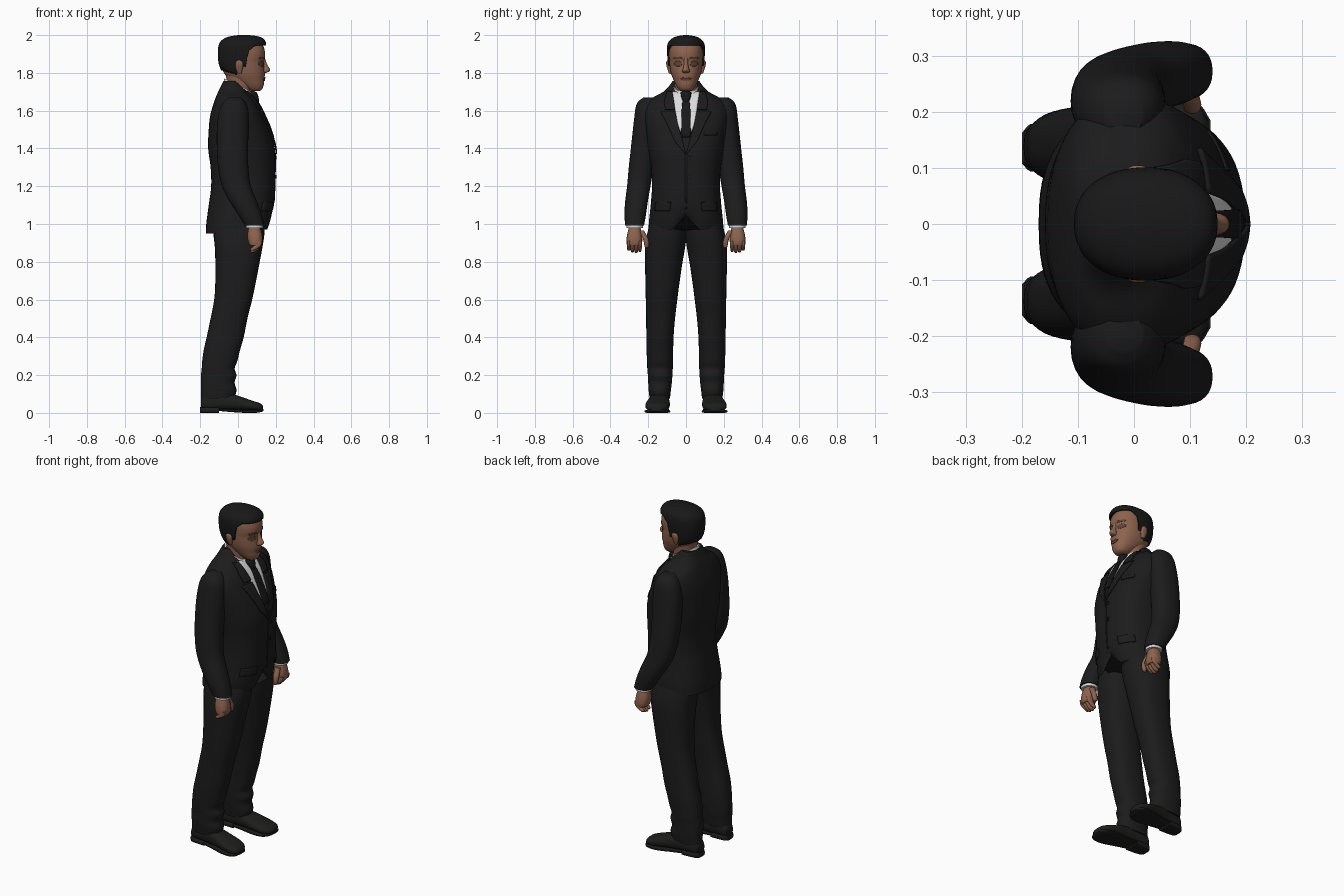
import bpy, math
from mathutils import Vector
from mathutils.bvhtree import BVHTree


def material(name, rgb):
    m = bpy.data.materials.new(name)
    m.diffuse_color = (*rgb, 1)
    return m


SUIT = material("black suit", (0.0115, 0.0115, 0.0115))
HAIR = material("black hair", (0.009, 0.009, 0.009))
SHOE = material("black leather", (0.013, 0.0125, 0.012))
SHIRT = material("white shirt", (0.72, 0.72, 0.73))
SKIN = material("skin", (0.27, 0.125, 0.078))
SHADE = material("eye brown", (0.11, 0.058, 0.036))
LIP = material("lip", (0.2, 0.08, 0.055))


def interp(keys, u):
    """Smooth curve through rows (u, values...)."""
    i = 0
    while i < len(keys) - 2 and u > keys[i + 1][0]:
        i += 1
    a, b = keys[i], keys[i + 1]
    p, n = keys[max(i - 1, 0)], keys[min(i + 2, len(keys) - 1)]
    h = b[0] - a[0]
    t = (u - a[0]) / h
    out = []
    for k in range(1, len(a)):
        m0 = (b[k] - p[k]) / (b[0] - p[0]) * h
        m1 = (n[k] - a[k]) / (n[0] - a[0]) * h
        out.append((2*t**3 - 3*t*t + 1) * a[k] + (t**3 - 2*t*t + t) * m0
                   + (3*t*t - 2*t**3) * b[k] + (t**3 - t*t) * m1)
    return out


def oval(ext, ang, p):
    """Point on a superellipse inside the extents (a0, a1, b0, b1)."""
    a0, a1, b0, b1 = ext
    c, s = math.cos(ang), math.sin(ang)
    return ((a0 + a1) / 2 + (a1 - a0) / 2 * math.copysign(abs(c) ** (2 / p), c),
            (b0 + b1) / 2 + (b1 - b0) / 2 * math.copysign(abs(s) ** (2 / p), s))


def make(name, verts, faces, mat, mirror=False, solid=0, angle=45):
    me = bpy.data.meshes.new(name)
    me.from_pydata([tuple(v) for v in verts], [], faces)
    me.materials.append(mat)
    me.shade_smooth()
    me.set_sharp_from_angle(angle=math.radians(angle))
    ob = bpy.data.objects.new(name, me)
    bpy.context.collection.objects.link(ob)
    if solid:
        mod = ob.modifiers.new("thickness", "SOLIDIFY")
        mod.thickness = solid
        mod.offset = 0
    if mirror:
        mod = ob.modifiers.new("other side", "MIRROR")
        mod.use_axis = (False, True, False)
    return ob


def grid(rows, cols, wrap):
    w = cols if wrap else cols - 1
    return [(r * cols + c, r * cols + (c + 1) % cols,
             (r + 1) * cols + (c + 1) % cols, (r + 1) * cols + c)
            for r in range(rows - 1) for c in range(w)]


def loft(name, keys, mat, axis="z", p=2.2, n=32, sub=4, mirror=False, warp=None):
    """Skin of ovals along z (extents x, y) or along x (extents y, z)."""
    us = [a[0] + (b[0] - a[0]) * s / sub for a, b in zip(keys, keys[1:]) for s in range(sub)]
    us.append(keys[-1][0])
    verts = []
    for u in us:
        ext = interp(keys, u)
        for k in range(n):
            a, b = oval(ext, 2 * math.pi * k / n, p)
            v = Vector((a, b, u)) if axis == "z" else Vector((u, a, b))
            verts.append(warp(v) if warp else v)
    faces = grid(len(us), n, True)
    faces += [tuple(range(n))[::-1], tuple(range(len(verts) - n, len(verts)))]
    make(name, verts, faces, mat, mirror)
    return BVHTree.FromPolygons(verts, faces)


def sym(rows):
    return [(z, x0, x1, -w, w) for z, x0, x1, w in rows]


def plate(name, tree, rows, mat, lift=0.003, thick=0.006, mirror=False, cols=9, sub=6):
    """Thin panel laid on the front of a body; rows are (z, y0, y1)."""
    verts = []
    rr = [[a[k] + (b[k] - a[k]) * s / sub for k in range(3)]
          for a, b in zip(rows, rows[1:]) for s in range(sub)] + [rows[-1]]
    for z, y0, y1 in rr:
        for c in range(cols):
            y = y0 + (y1 - y0) * c / (cols - 1)
            hit = tree.ray_cast(Vector((1, y, z)), Vector((-1, 0, 0)))[0]
            verts.append(((hit.x if hit else 0) + lift, y, z))
    make(name, verts, grid(len(rr), cols, False), mat, mirror, thick)


# Jacket body, with the front hem cut away at the middle
def hem(v):
    if v.x > 0 and v.z < 1.1:
        v.z += max(0, 1 - abs(v.y) / 0.07) * (1.1 - v.z) * 0.6
        v.z += 0.02 * min(1, v.x / 0.1) * (1.1 - v.z) / 0.15
    return v


torso = loft("jacket", sym([
    (0.95, -.17, .16, .198), (1.0, -.168, .175, .197), (1.1, -.155, .19, .187),
    (1.2, -.142, .195, .18), (1.3, -.145, .197, .185), (1.4, -.158, .195, .2),
    (1.5, -.155, .168, .215), (1.57, -.148, .138, .225), (1.63, -.132, .108, .215),
    (1.67, -.118, .08, .175), (1.70, -.105, .055, .12), (1.73, -.09, .025, .09),
    (1.757, -.077, 0, .07)]), SUIT, p=2.5, n=64, warp=hem)

# Shirt front, tie, lapels and jacket details
plate("shirt_front", torso, [(1.49, -.03, .03), (1.53, -.045, .045), (1.63, -.062, .062),
                             (1.70, -.075, .075)], SHIRT, 0.001, 0.004, cols=13)
plate("tie", torso, [(1.46, -.026, .026), (1.6, -.023, .023), (1.67, -.017, .017)], HAIR, 0.007, 0.008)
loft("tie_knot", sym([(1.645, .08, .11, .016), (1.665, .07, .11, .023),
                      (1.695, .05, .1, .028), (1.705, .05, .085, .02)]), HAIR, n=16)
plate("lapel", torso, [(1.37, .0, .004), (1.44, .018, .06), (1.54, .046, .105), (1.595, .056, .135)],
      SUIT, 0.006, 0.008, True)
plate("jacket_collar", torso, [(1.605, .058, .11), (1.65, .064, .115), (1.70, .072, .1)],
      SUIT, 0.006, 0.008, True)
plate("pocket_flap", torso, [(1.07, .085, .165), (1.115, .08, .16)], SUIT, 0.003, 0.007, True)
plate("breast_pocket", torso, [(1.47, .095, .165), (1.49, .095, .165)], SUIT, 0.002, 0.005)
plate("front_edge", torso, [(1.08, -.004, .004), (1.37, -.004, .004)], SUIT, 0.001, 0.004, cols=3)
for z in (1.35, 1.25):
    plate("button", torso, [(z - .009, .012, .024), (z + .009, .012, .024)], SHOE, 0.004, 0.006, cols=4)

# Sleeves, cuffs and hands
loft("sleeve", [
    (.992, .035, .14, .222, .322), (1.05, .0, .125, .212, .326), (1.12, -.045, .1, .202, .322),
    (1.2, -.085, .068, .188, .312), (1.3, -.105, .055, .172, .303), (1.4, -.112, .053, .158, .292),
    (1.5, -.112, .056, .148, .281), (1.57, -.105, .056, .14, .273), (1.62, -.092, .05, .14, .266),
    (1.65, -.075, .035, .145, .252), (1.67, -.05, .015, .16, .225)],
    SUIT, p=2.3, mirror=True)
loft("shirt_cuff", [(.978, .044, .132, .229, .315), (1.005, .04, .134, .226, .317)],
     SHIRT, mirror=True)
loft("palm", [(.885, .062, .125, .236, .312), (.9, .055, .13, .232, .315), (.93, .05, .13, .232, .314),
              (.96, .052, .124, .236, .308), (.99, .058, .115, .243, .3)], SKIN, p=2.4, mirror=True)
for i in range(4):
    y, d = .234 + .0195 * i, (.006, 0, .003, .012)[i]
    loft("finger", [(.847 + d, .068, .084, y + .005, y + .016), (.856 + d, .065, .1, y + .001, y + .02),
                    (.885, .085, .122, y, y + .021), (.91, .1, .128, y, y + .021)],
         SKIN, n=12, mirror=True)
loft("thumb", [(.872, .092, .106, .203, .212), (.88, .088, .114, .197, .219), (.92, .088, .12, .199, .228),
               (.965, .08, .112, .222, .255)], SKIN, n=12, mirror=True)

# Trousers with soft folds at the ankle
loft("trouser_leg", [
    (.075, -.195, -.02, .085, .192), (.12, -.196, -.008, .08, .198), (.16, -.197, -.018, .075, .2),
    (.2, -.196, -.008, .072, .202), (.235, -.192, -.018, .07, .205), (.27, -.19, -.005, .069, .206),
    (.33, -.182, .01, .068, .209), (.4, -.166, .03, .066, .21), (.5, -.145, .05, .058, .211),
    (.6, -.126, .075, .046, .213), (.7, -.12, .096, .033, .215), (.8, -.12, .115, .018, .217),
    (.88, -.123, .13, .004, .216), (.95, -.13, .14, -.004, .205), (1.05, -.13, .14, -.004, .18)],
    SUIT, p=2.4, mirror=True)

# Shoes: upper, sole and heel
loft("shoe", [
    (-.195, .105, .165, .02, .08), (-.18, .096, .176, .014, .1), (-.1, .092, .185, .014, .11),
    (-.03, .088, .197, .014, .1), (.04, .085, .212, .012, .077), (.09, .09, .215, .01, .06),
    (.12, .107, .205, .01, .05), (.133, .13, .182, .014, .038)],
    SHOE, "x", p=2.5, n=24, mirror=True)
loft("shoe_sole", [
    (-.1, .09, .187, .01, .022), (-.03, .088, .2, .004, .02), (.04, .083, .216, 0, .016),
    (.09, .088, .219, 0, .016), (.12, .105, .21, .004, .018), (.136, .13, .185, .01, .02)],
    SHOE, "x", p=4, n=24, mirror=True)
loft("shoe_heel", [(-.2, .108, .162, 0, .03), (-.185, .094, .178, 0, .03), (-.1, .09, .186, 0, .028)],
     SHOE, "x", p=5, n=24, sub=3, mirror=True)


# Shirt collar, tilted forward around the neck
def tilt(v):
    v.z -= .5 * (v.x + .075)
    return v


loft("shirt_collar", [(1.715, -.08, .09, -.078, .078), (1.745, -.078, .083, -.073, .073),
                      (1.772, -.072, .07, -.068, .068)], SHIRT, warp=tilt)
loft("neck", sym([(1.66, -.06, .06, .06), (1.72, -.058, .068, .06), (1.76, -.06, .075, .062),
                  (1.82, -.07, .07, .068)]), SKIN)

# Head and facial features
head = loft("head", sym([
    (1.703, .075, .112, .022), (1.712, .05, .126, .037), (1.735, .01, .136, .053),
    (1.76, -.03, .138, .065), (1.79, -.068, .142, .077), (1.83, -.085, .139, .085),
    (1.86, -.092, .137, .088), (1.885, -.093, .143, .09), (1.92, -.09, .141, .09),
    (1.955, -.075, .125, .08), (1.985, -.03, .08, .04)]), SKIN, p=2.25, n=48)
loft("nose", sym([(1.8, .125, .148, .013), (1.806, .12, .163, .02), (1.817, .12, .17, .018),
                  (1.84, .12, .157, .012), (1.87, .12, .145, .011), (1.885, .12, .142, .01)]),
     SKIN, n=16)
loft("ear", [(1.797, .0, .018, .078, .09), (1.81, -.008, .022, .078, .095), (1.84, -.014, .028, .08, .104),
             (1.86, -.01, .024, .082, .104), (1.868, .0, .012, .085, .098)], SKIN, n=16, mirror=True)
plate("eye", head, [(1.835, .032, .05), (1.843, .022, .062), (1.855, .024, .062), (1.862, .034, .054)],
      SHADE, 0.0005, 0.002, True)
plate("eyebrow", head, [(1.873, .018, .06), (1.88, .022, .066), (1.884, .035, .06)],
      SHADE, 0.001, 0.004, True)
plate("lower_lip", head, [(1.757, -.014, .014), (1.768, -.027, .027)], LIP, 0.002, 0.005)
plate("upper_lip", head, [(1.769, -.028, .028), (1.778, -.01, .01)], LIP, 0.002, 0.005)

# Hair: a cap whose lower edge follows the hairline
shape = sym([(1.78, -.072, .14, .082), (1.84, -.1, .144, .094), (1.9, -.107, .148, .1),
             (1.94, -.104, .149, .1), (1.965, -.094, .146, .092), (1.985, -.068, .13, .07),
             (1.995, -.035, .1, .043), (2.0, .0, .06, .012)])
line = [(-.11, 1.815), (-.025, 1.79), (-.012, 1.86), (.012, 1.862), (.02, 1.835), (.042, 1.835),
        (.055, 1.915), (.09, 1.945), (.15, 1.945)]
N, R = 96, 20
verts = []
for r in range(R):
    for k in range(N):
        ang = 2 * math.pi * k / N
        x = oval(interp(shape, 1.9), ang, 2.2)[0]
        low = next(a[1] + (b[1] - a[1]) * (x - a[0]) / (b[0] - a[0])
                   for a, b in zip(line, line[1:]) if x <= b[0])
        z = low + (2.0 - low) * math.sin(math.pi / 2 * r / (R - 1))
        verts.append((*oval(interp(shape, z), ang, 2.2), z))
cap = make("hair", verts, grid(R, N, True) + [tuple(range((R - 1) * N, R * N))], HAIR, solid=0.012)
cap.modifiers["thickness"].offset = -1
